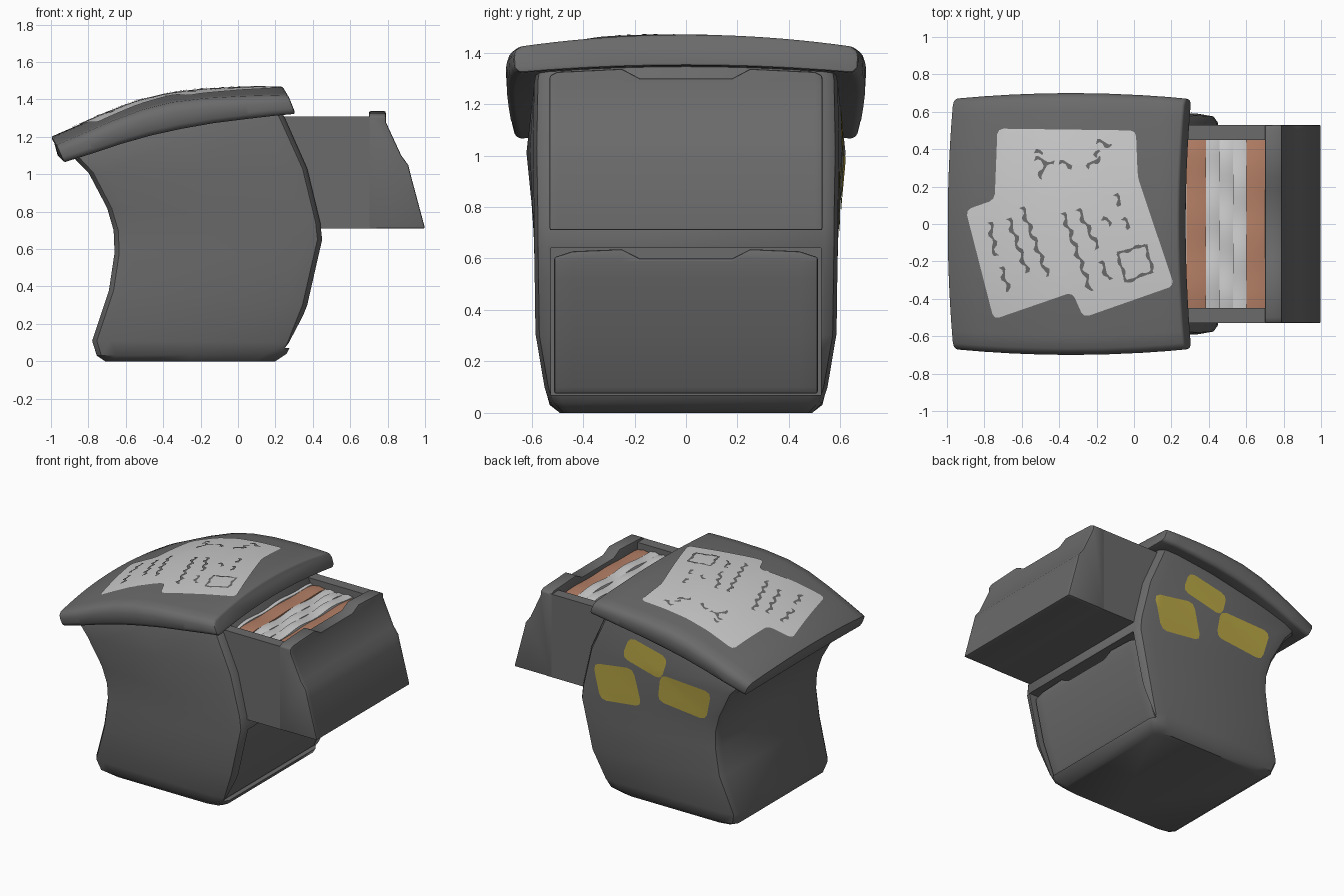
import bpy, bmesh, math
from mathutils import Vector
from mathutils.bvhtree import BVHTree

if "Cube" in bpy.data.objects:
    bpy.data.objects.remove(bpy.data.objects["Cube"])


def material(name, rgb):
    m = bpy.data.materials.new(name)
    m.diffuse_color = (*rgb, 1)
    m.use_nodes = True
    m.node_tree.nodes["Principled BSDF"].inputs["Base Color"].default_value = m.diffuse_color
    return m


GREY = material("dark_grey_metal", (0.145, 0.145, 0.145))
PAPER = material("white_paper", (0.60, 0.60, 0.60))
TAN = material("tan_folder", (0.45, 0.21, 0.13))
YELLOW = material("yellow_note", (0.48, 0.38, 0.06))


def lerp(pts, t):
    """Piecewise linear lookup in a list of (t, value)."""
    for (a, va), (b, vb) in zip(pts, pts[1:]):
        if t <= b:
            return va + (vb - va) * max(0, t - a) / (b - a)
    return pts[-1][1]


def add_object(name, bm, mat):
    me = bpy.data.meshes.new(name)
    bm.to_mesh(me)
    bm.free()
    me.materials.append(mat)
    ob = bpy.data.objects.new(name, me)
    bpy.context.collection.objects.link(ob)
    return ob


def finish(ob, bevel=0, angle=38):
    """Bevel, apply the modifiers and smooth by angle."""
    if bevel:
        m = ob.modifiers.new("bevel", 'BEVEL')
        m.width, m.segments, m.limit_method = bevel, 2, 'ANGLE'
        m.angle_limit = math.radians(40)
    dg = bpy.context.evaluated_depsgraph_get()
    me = bpy.data.meshes.new_from_object(ob.evaluated_get(dg))
    ob.modifiers.clear()
    ob.data = me
    me.shade_smooth()
    me.set_sharp_from_angle(angle=math.radians(angle))
    return ob


def loft(name, rings, mat):
    """Skin a row of closed rings and cap both ends."""
    bm = bmesh.new()
    vs = [[bm.verts.new(p) for p in r] for r in rings]
    n = len(vs[0])
    for a, b in zip(vs, vs[1:]):
        for i in range(n):
            j = (i + 1) % n
            bm.faces.new((a[i], a[j], b[j], b[i]))
    bm.faces.new(vs[0])
    bm.faces.new(vs[-1])
    bmesh.ops.recalc_face_normals(bm, faces=bm.faces[:])
    return add_object(name, bm, mat)


def box(name, x, y, z, mat):
    return loft(name, [[(x[0], y[0], k), (x[1], y[0], k), (x[1], y[1], k), (x[0], y[1], k)]
                       for k in z], mat)


# Cabinet body: rows of left point, right point, half width at back and front
rows = [(-.71, 0, .20, 0, .49, .49), (-.755, .03, .26, .04, .53, .53),
        (-.78, .11, .29, .10, .55, .55), (-.69, .38, .37, .30, .585, .585),
        (-.66, .58, .42, .52, .588, .588), (-.665, .70, .45, .65, .592, .59),
        (-.70, .82, .44, .74, .60, .59), (-.80, 1.01, .37, 1.03, .62, .595),
        (-.87, 1.08, .25, 1.30, .61, .59), (-.87, 1.12, .22, 1.36, .60, .58)]
rings = []
for xl, zl, xr, zr, hb, hf in rows:
    half = [(xr, hf - .05), (xr - .025, hf - .015), (xr - .11, hf),
            ((xl + xr) / 2, (hb + hf) / 2),
            (xl + .10, hb), (xl + .025, hb - .015), (xl, hb - .05)]
    loop = half + [(x, -y) for x, y in reversed(half)]
    rings.append([(x, y, zl + (zr - zl) * (x - xl) / (xr - xl)) for x, y in loop])
body = loft("cabinet_body", rings, GREY)

# Recess for the lower drawer
cutter = box("recess_cutter", (.08, .70), (-.525, .525), (.07, .64), GREY)
cutter.hide_render = True
cut = body.modifiers.new("recess", 'BOOLEAN')
cut.operation, cut.object, cut.solver = 'DIFFERENCE', cutter, 'EXACT'
finish(body)
bpy.data.objects.remove(cutter)


# Drawer fronts: curved faces with a finger dip in the top edge
def drawer_front(name, tops, front, back):
    tops = tops + [(-y, z) for y, z in reversed(tops)]
    return finish(loft(name, [
        [(x, y, z) for z, x in front] +
        [(lerp(front, top), y, top), (back, y, top), (back, y, front[0][0])]
        for y, top in tops], GREY), .008)


drawer_front("lower_drawer_front",
             [(-.512, .605), (-.44, .628), (-.25, .636), (-.18, .60)],
             [(.075, .25), (.10, .262), (.30, .342), (.52, .393), (.59, .408)], .09)
drawer_front("upper_drawer_front",
             [(-.53, 1.31), (-.50, 1.325), (-.25, 1.337), (-.18, 1.30)],
             [(.71, 1.0), (.99, .925), (1.05, .91), (1.10, .873), (1.28, .79)], .70)

# Upper drawer box
for side in (-1, 1):
    ys = sorted((side * .45, side * .528))
    box("upper_drawer_side", (.10, .74), ys, (.711, 1.309), GREY)
box("upper_drawer_bottom", (.10, .75), (-.50, .50), (.711, .78), GREY)


# Folders and papers with wavy top edges
def sheet(name, x0, x1, z, wave, phase, mat):
    ring_list = []
    for i in range(25):
        y = -.449 + .898 * i / 24
        t = z + wave * math.sin(y * 17 + phase) - .012 * (abs(y) / .449) ** 6
        ring_list.append([(x0, y, .75), (x1, y, .75), (x1, y, t - .008),
                          ((x0 + x1) / 2, y, t), (x0, y, t - .008)])
    finish(loft(name, ring_list, mat))


sheet("paper", .20, .28, 1.285, .004, 0, PAPER)
sheet("folder_back", .28, .385, 1.28, .003, 1, TAN)
for k in range(3):
    sheet("paper", .385 + .072 * k, .457 + .072 * k, 1.275 + .006 * k, .007, 2.1 * k, PAPER)
sheet("folder_front", .60, .70, 1.275, .003, 3, TAN)

# Lid: bent slab, stations of top centre and bottom edge
stations = [(-1, 1.20, -.96, 1.06), (-.85, 1.265, -.80, 1.11), (-.70, 1.33, -.65, 1.16),
            (-.54, 1.39, -.49, 1.205), (-.38, 1.43, -.33, 1.24), (-.20, 1.452, -.16, 1.27),
            (0, 1.463, .04, 1.295), (.13, 1.467, .17, 1.31), (.24, 1.47, .28, 1.32)]
side = [(.95, 0), (.985, .12), (1, .35), (.995, .8), (.965, 1)]
section = ([(-.95 + .1 * i * 1.9 / 2, 0) for i in range(20)] + side +
           [(.8 - .2 * i, 1) for i in range(9)] + [(-y, h) for y, h in reversed(side[1:])])
rings = []
for xt, zt, xb, zb in stations:
    hw = .70 - .03 * ((xt + .38) / .62) ** 2
    rings.append([(xt + (xb - xt) * h + .03 * v * v, v * hw,
                   (1 - h) * (zt - .05 * v * v) + h * (zb + .03 * (1 - v * v)))
                  for v, h in section])
lid = finish(loft("lid", rings, GREY), .012)


# Flat pieces projected onto a surface
def decal(name, outline, target, axis, lift, mat, rounding=0):
    d = Vector((0, 0, 1)) if axis == 'Z' else Vector((0, 1, 0))
    bm = bmesh.new()
    f = bm.faces.new([bm.verts.new((a, b, 3) if axis == 'Z' else (a, 3, b)) for a, b in outline])
    f.normal_update()
    if f.normal.dot(d) < 0:
        f.normal_flip()
    if rounding:
        bmesh.ops.bevel(bm, geom=bm.verts[:], offset=rounding, segments=2, profile=.5,
                        affect='VERTICES', clamp_overlap=True)
    bmesh.ops.triangulate(bm, faces=bm.faces[:])
    for n in (0, 2 if axis == 'Y' else 1):
        lo, hi = min(v.co[n] for v in bm.verts), max(v.co[n] for v in bm.verts)
        for k in range(math.ceil(lo / .05), math.floor(hi / .05) + 1):
            co, no = Vector((0, 0, 0)), Vector((0, 0, 0))
            co[n], no[n] = k * .05 + .001, 1
            bmesh.ops.bisect_plane(bm, geom=bm.verts[:] + bm.edges[:] + bm.faces[:],
                                   plane_co=co, plane_no=no)
    me = target.data
    tree = BVHTree.FromPolygons([v.co for v in me.vertices], [p.vertices[:] for p in me.polygons])
    for v in bm.verts[:]:
        hit = tree.ray_cast(v.co, -d)[0]
        if hit is None:
            bm.verts.remove(v)
        else:
            v.co = hit + d * lift
    ob = add_object(name, bm, mat)
    ob.data.shade_smooth()


# Sheets of paper lying on the lid
decal("lid_paper", [(-.73, .51), (.01, .50), (.02, .25), (.215, -.33), (-.27, -.50),
                    (-.33, -.365), (-.75, -.51), (-.90, .075), (-.745, .13)],
      lid, 'Z', .005, PAPER, .03)


# Scribbled strokes on the paper
def stroke(p, q, wave=.010, w=.011):
    p, q = Vector(p), Vector(q)
    n = max(2, round((q - p).length / .018))
    along = (q - p).normalized()
    across = Vector((-along.y, along.x))
    mid = [p.lerp(q, i / n) + across * wave * math.sin(i * 1.3) for i in range(n + 1)]
    wid = [w * (.6 + .4 * math.cos(i * 1.9)) + .003 for i in range(n + 1)]
    pts = [m + across * k for m, k in zip(mid, wid)]
    pts += [m - across * k for m, k in reversed(list(zip(mid, wid)))]
    decal("scribble", pts, lid, 'Z', .009, GREY)


for a, b, c, d in [(-.77, .01, -.74, -.17), (-.71, -.23, -.67, -.36), (-.67, .03, -.57, -.26),
                   (-.60, .09, -.46, -.28), (-.38, .06, -.23, -.36), (-.30, .08, -.19, -.13),
                   (-.18, -.20, -.13, -.30), (-.17, .03, -.12, 0), (-.10, .16, -.07, .10),
                   (-.06, .03, -.02, -.02), (-.53, .39, -.49, .37), (-.53, .35, -.43, .32),
                   (-.48, .33, -.50, .24), (-.40, .33, -.33, .31), (-.25, .30, -.18, .36),
                   (-.20, .44, -.12, .42), (-.21, .36, -.18, .39)]:
    stroke((a, b), (c, d))
frame = [(-.09, -.16), (.06, -.11), (.10, -.25), (-.04, -.31)]
for i in range(4):
    stroke(frame[i], frame[(i + 1) % 4], .004, .008)

# Sticky notes on the rear side
for quad in ([(.325, .94), (0, .99), (-.065, .73), (.265, .69)],
             [(.09, 1.05), (-.23, .97), (-.28, 1.14), (.03, 1.21)],
             [(-.225, 1.01), (-.635, .99), (-.58, .77), (-.195, .81)]):
    decal("sticky_note", quad, body, 'Y', .005, YELLOW, .045)
